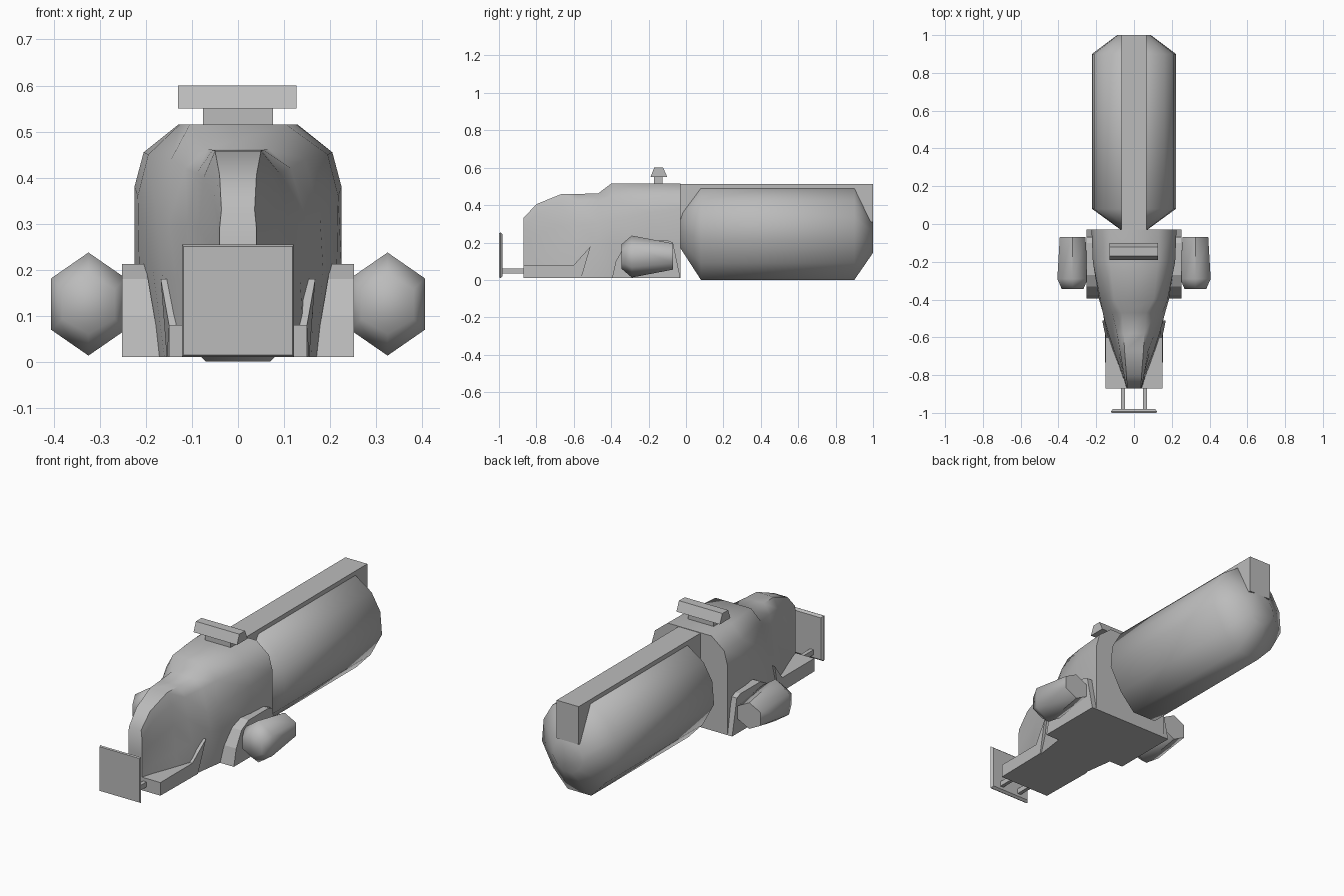
import bpy, bmesh, math

cube = bpy.data.objects.get("Cube")
if cube:
    bpy.data.objects.remove(cube)

grey = bpy.data.materials.new("hull grey")
grey.use_nodes = True
COLOUR = (0.5, 0.5, 0.5, 1)
grey.diffuse_color = COLOUR
grey.node_tree.nodes["Principled BSDF"].inputs["Base Color"].default_value = COLOUR


def finish(name, bm, smooth=None):
    bmesh.ops.recalc_face_normals(bm, faces=bm.faces)
    mesh = bpy.data.meshes.new(name)
    bm.to_mesh(mesh)
    bm.free()
    obj = bpy.data.objects.new(name, mesh)
    bpy.context.collection.objects.link(obj)
    mesh.materials.append(grey)
    if smooth:
        bpy.ops.object.select_all(action='DESELECT')
        obj.select_set(True)
        bpy.context.view_layer.objects.active = obj
        bpy.ops.object.shade_smooth_by_angle(angle=math.radians(smooth))
    return obj


def loft(name, rings, smooth=None):
    """Skin closed rings of equal length and cap both ends."""
    bm = bmesh.new()
    loops = [[bm.verts.new(p) for p in ring] for ring in rings]
    n = len(loops[0])
    for a, b in zip(loops, loops[1:]):
        for i in range(n):
            j = (i + 1) % n
            bm.faces.new((a[i], a[j], b[j], b[i]))
    bm.faces.new(loops[0])
    bm.faces.new(loops[-1])
    return finish(name, bm, smooth)


def mirrored(y, half):
    """Full ring at y from a right-half outline of (x, z) points, bottom to top."""
    return [(x, y, z) for x, z in half] + [(-x, y, z) for x, z in reversed(half)]


def box(name, x0, x1, y0, y1, z0, z1):
    return loft(name, [[(x, y0, z0), (x, y1, z0), (x, y1, z1), (x, y0, z1)]
                       for x in (x0, x1)])


# Rear hull: rounded tank with tapered ends, its shoulders rising to the spine
TOP = 0.49
section = [(0.07, 0), (0.155, 0.09), (0.222, 0.215), (0.212, 0.335), (0.16, 0.425), (0.065, TOP)]


def hull_ring(y, sx, z0, z1):
    return mirrored(y, [(x * sx, z0 + z / TOP * (z1 - z0)) for x, z in section])


loft("rear_hull", [hull_ring(-0.03, 0.32, 0.17, 0.38), hull_ring(0.08, 1, 0, TOP),
                   hull_ring(0.9, 1, 0, TOP), hull_ring(1, 0.4, 0.145, 0.31)], 70)
box("spine", -0.065, 0.065, -0.03, 1, 0.31, 0.513)

# Cab: broad cowl narrowing to a slim nose
cab = [
    (-0.03, [(0.225, 0.01), (0.225, 0.2), (0.225, 0.38), (0.205, 0.455), (0.13, 0.515)]),
    (-0.2, [(0.2, 0.01), (0.215, 0.2), (0.218, 0.36), (0.195, 0.45), (0.127, 0.515)]),
    (-0.40, [(0.17, 0.01), (0.185, 0.2), (0.178, 0.32), (0.145, 0.44), (0.105, 0.515)]),
    (-0.47, [(0.16, 0.01), (0.165, 0.2), (0.15, 0.3), (0.115, 0.42), (0.065, 0.462)]),
    (-0.58, [(0.145, 0.01), (0.135, 0.18), (0.11, 0.3), (0.09, 0.41), (0.055, 0.46)]),
    (-0.67, [(0.115, 0.01), (0.105, 0.16), (0.085, 0.29), (0.075, 0.4), (0.05, 0.458)]),
    (-0.80, [(0.065, 0.01), (0.06, 0.13), (0.055, 0.24), (0.053, 0.35), (0.04, 0.405)]),
    (-0.87, [(0.04, 0.01), (0.04, 0.1), (0.04, 0.2), (0.04, 0.29), (0.036, 0.33)]),
]
loft("cab", [mirrored(y, half) for y, half in cab], 50)

# Front step with a raked, flared rear edge
loft("front_step", [[(s * 0.15, -0.87, 0.01), (s * 0.155, -0.56, 0.01), (s * 0.168, -0.51, 0.18),
                     (s * 0.15, -0.6, 0.08), (s * 0.15, -0.87, 0.08)] for s in (-1, 1)])

# Bumper plate with bevelled rear rim, on two rods
loft("bumper_plate", [[(-w, y, 0.132 - w), (w, y, 0.132 - w), (w, y, 0.132 + w), (-w, y, 0.132 + w)]
                      for y, w in ((-1, 0.118), (-0.992, 0.122), (-0.98, 0.112))])

# Sensor bar on the roof
box("sensor_base", -0.076, 0.076, -0.17, -0.125, 0.505, 0.552)
loft("sensor_bar", [[(x, -0.19, 0.55), (x, -0.1, 0.55), (x, -0.122, 0.6), (x, -0.17, 0.6)]
                    for x in (-0.13, 0.127)])

arch = [(-0.395, 0.01), (-0.03, 0.01), (-0.07, 0.2), (-0.1, 0.212),
        (-0.27, 0.212), (-0.33, 0.18), (-0.375, 0.1)]

for side, s in (("left", 1), ("right", -1)):
    box(side + "_bumper_rod", s * 0.048, s * 0.068, -0.985, -0.86, 0.035, 0.062)

    # Arched side skirt, wider at the foot
    loft(side + "_skirt", [[(s * (x + lean * z), y, z) for y, z in arch]
                           for x, lean in ((0.165, 0.17), (0.252, 0))])

    # Six-sided engine pod
    def pod_ring(y, rx, rz):
        return [(s * 0.325 + rx / 0.866 * math.sin(a), y, 0.125 + rz * math.cos(a))
                for a in (math.radians(60 * i) for i in range(6))]

    loft(side + "_pod", [pod_ring(-0.345, 0.057, 0.065), pod_ring(-0.29, 0.081, 0.112),
                         pod_ring(-0.07, 0.068, 0.07)], 62)
